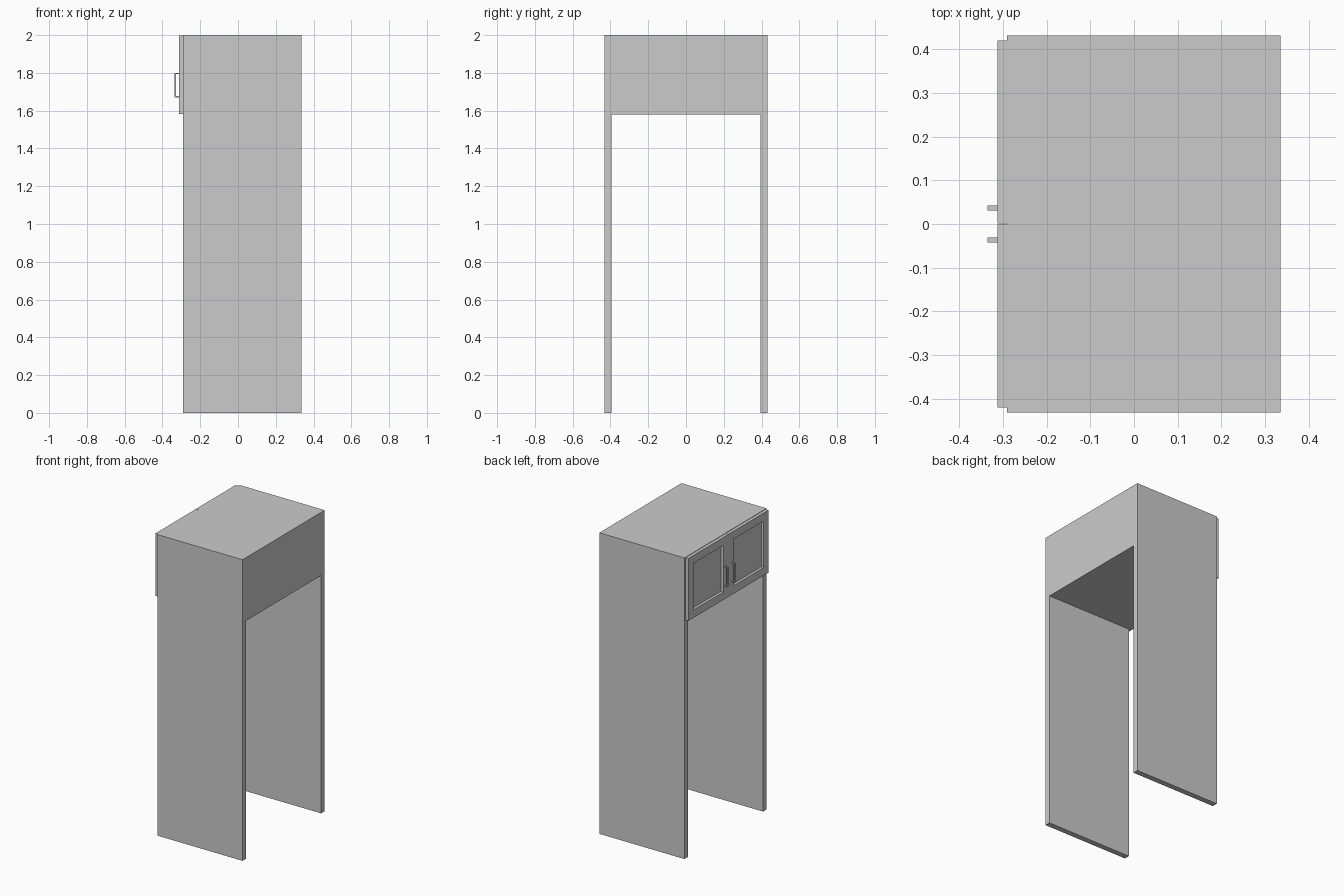
import bpy, bmesh
from mathutils import Vector

if "Cube" in bpy.data.objects:
    bpy.data.objects.remove(bpy.data.objects["Cube"])


def make_object(name, bm):
    bmesh.ops.recalc_face_normals(bm, faces=bm.faces)
    mesh = bpy.data.meshes.new(name)
    bm.to_mesh(mesh)
    bm.free()
    obj = bpy.data.objects.new(name, mesh)
    bpy.context.collection.objects.link(obj)
    return obj


def box_bm(lo, hi):
    lo, hi = Vector(lo), Vector(hi)
    bm = bmesh.new()
    bmesh.ops.create_cube(bm, size=1)
    bmesh.ops.scale(bm, vec=hi - lo, verts=bm.verts)
    bmesh.ops.translate(bm, vec=(lo + hi) / 2, verts=bm.verts)
    return bm


def span(a, b):
    return min(a, b), max(a, b)


X_FRONT, X_BACK = -0.29, 0.335
HALF_Y, Z_SPLIT, Z_TOP = 0.431, 1.58, 2.0

# Upper cabinet body
make_object("cabinet_body", box_bm((X_FRONT, -HALF_Y, Z_SPLIT), (X_BACK, HALF_Y, Z_TOP)))

for side, label in ((1, "left"), (-1, "right")):
    # Tall side panel
    y0, y1 = span(side * 0.394, side * HALF_Y)
    make_object(f"side_panel_{label}", box_bm((X_FRONT, y0, 0), (X_BACK, y1, Z_SPLIT)))

    # Door with a recessed centre panel
    y0, y1 = span(side * 0.0015, side * 0.42)
    bm = box_bm((-0.312, y0, 1.583), (-0.291, y1, 1.998))
    bm.normal_update()
    front = min(bm.faces, key=lambda f: f.calc_center_median().x)
    bmesh.ops.inset_region(bm, faces=[front], thickness=0.075)
    bmesh.ops.inset_region(bm, faces=[front], thickness=0.006)
    bmesh.ops.translate(bm, vec=(0.012, 0, 0), verts=front.verts)
    make_object(f"door_{label}", bm)

    # Bracket-shaped bar handle, extruded from its side profile
    xo, xi, za, zb, t = -0.335, -0.311, 1.67, 1.80, 0.007
    profile = [(xi, za), (xo, za), (xo, zb), (xi, zb),
               (xi, zb - t), (xo + t, zb - t), (xo + t, za + t), (xi, za + t)]
    bm = bmesh.new()
    face = bm.faces.new([bm.verts.new((x, side * 0.031, z)) for x, z in profile])
    ext = bmesh.ops.extrude_face_region(bm, geom=[face], use_keep_orig=True)
    moved = [g for g in ext["geom"] if isinstance(g, bmesh.types.BMVert)]
    bmesh.ops.translate(bm, vec=(0, side * 0.011, 0), verts=moved)
    make_object(f"handle_{label}", bm)
